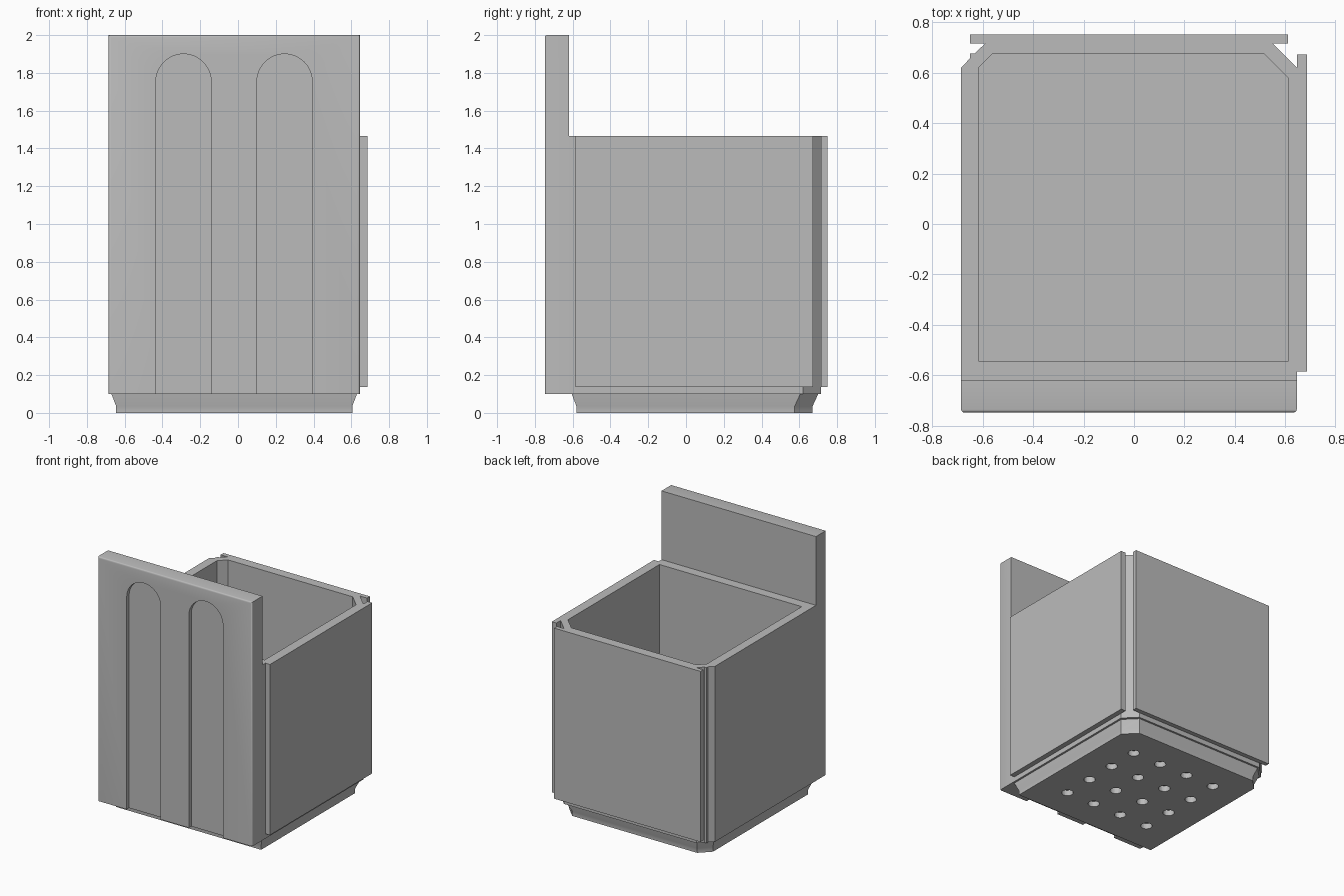
import bpy, bmesh, math
from mathutils import Vector

cube = bpy.data.objects.get("Cube")
if cube:
    bpy.data.objects.remove(cube, do_unlink=True)

grey = bpy.data.materials.new("plain_grey")
grey.use_nodes = True
COLOR = (0.5, 0.5, 0.5, 1)
grey.diffuse_color = COLOR
grey.node_tree.nodes["Principled BSDF"].inputs["Base Color"].default_value = COLOR


def finish(name, bm, helper=False):
    """Turn a bmesh into a named object."""
    bmesh.ops.recalc_face_normals(bm, faces=bm.faces)
    mesh = bpy.data.meshes.new(name)
    bm.to_mesh(mesh)
    bm.free()
    mesh.materials.append(grey)
    ob = bpy.data.objects.new(name, mesh)
    bpy.context.collection.objects.link(ob)
    if helper:
        ob.hide_render = True
        ob.hide_set(True)
    return ob


def loft(bm, rings):
    """Closed solid through rings of equal length."""
    loops = [[bm.verts.new(p) for p in ring] for ring in rings]
    n = len(loops[0])
    for a, b in zip(loops, loops[1:]):
        for i in range(n):
            j = (i + 1) % n
            bm.faces.new((a[i], a[j], b[j], b[i]))
    bm.faces.new(loops[0])
    bm.faces.new(loops[-1])


def flat(points, z):
    return [(x, y, z) for x, y in points]


def footprint(x0, x1, y0, y1, left_cut, right_cut):
    """Rectangle with its two back corners cut off."""
    return [(x0, y0), (x1, y0), (x1, y1 - right_cut), (x1 - right_cut, y1),
            (x0 + left_cut, y1), (x0, y1 - left_cut)]


def box(name, x0, x1, y0, y1, z0, z1):
    bm = bmesh.new()
    ring = [(x0, y0), (x1, y0), (x1, y1), (x0, y1)]
    loft(bm, [flat(ring, z0), flat(ring, z1)])
    return finish(name, bm)


def cut(ob, cutter):
    mod = ob.modifiers.new("cut", "BOOLEAN")
    mod.operation = "DIFFERENCE"
    mod.solver = "EXACT"
    mod.object = cutter


BOTTOM, RIM = 0.1, 1.465

# Open container body, with a small ridge on the left chamfer
outer = footprint(-0.685, 0.645, -0.62, 0.715, 0.095, 0.095)
outer[5:5] = [(-0.632, 0.675), (-0.65, 0.675), (-0.65, 0.656)]
bm = bmesh.new()
loft(bm, [flat(outer, BOTTOM), flat(outer, RIM)])
body = finish("container_body", bm)

inner = footprint(-0.615, 0.61, -0.545, 0.675, 0.055, 0.095)
bm = bmesh.new()
loft(bm, [flat(inner, 0.14), flat(inner, RIM + 0.2)])
cut(body, finish("cavity_cutter", bm, helper=True))

# Base plinth flaring out toward the body
foot = footprint(-0.645, 0.605, -0.58, 0.67, 0.08, 0.095)
flare = footprint(-0.67, 0.63, -0.605, 0.70, 0.085, 0.095)
bm = bmesh.new()
loft(bm, [flat(foot, 0), flat(foot, 0.035), flat(flare, BOTTOM), flat(flare, 0.12)])
base = finish("base_plinth", bm)

# Grid of round sockets under the base
bm = bmesh.new()
for i in range(4):
    for j in range(4):
        cx, cy = -0.395 + 0.25 * i, -0.33 + 0.25 * j
        ring = [(cx + 0.042 * math.cos(math.tau * k / 24),
                 cy + 0.042 * math.sin(math.tau * k / 24)) for k in range(24)]
        loft(bm, [flat(ring, -0.05), flat(ring, 0.045)])
cut(base, finish("socket_cutter", bm, helper=True))

# Tall front panel with softened front edges
FRONT = -0.747
panel = box("front_panel", -0.685, 0.645, FRONT, -0.62, BOTTOM, 2.0)
bm = bmesh.new()
bm.from_mesh(panel.data)
edges = [e for e in bm.edges
         if all(v.co.y < FRONT + 0.01 for v in e.verts)
         and any(v.co.z > 1 for v in e.verts)]
bmesh.ops.bevel(bm, geom=edges, offset=0.012, segments=3, profile=0.5, affect="EDGES")
bm.to_mesh(panel.data)
bm.free()

# Two arched recesses in the front panel
bm = bmesh.new()
for x0, x1 in ((-0.435, -0.142), (0.1, 0.393)):
    r, mid = (x1 - x0) / 2, (x0 + x1) / 2
    arch = [(x0, 0), (x1, 0)]
    arch += [(mid + r * math.cos(math.pi * k / 24),
              1.9 - r + r * math.sin(math.pi * k / 24)) for k in range(25)]
    loft(bm, [[(x, y, z) for x, z in arch] for y in (FRONT - 0.1, FRONT + 0.03)])
cut(panel, finish("arch_cutter", bm, helper=True))

# Thin cladding plates on the left side and the back
box("side_plate", 0.645, 0.685, -0.585, 0.672, 0.138, RIM)
box("back_plate", -0.65, 0.61, 0.715, 0.75, 0.138, RIM)

# Smooth the round parts, keep edges sharp
bpy.ops.object.select_all(action="DESELECT")
for ob in (base, panel):
    ob.select_set(True)
bpy.context.view_layer.objects.active = panel
bpy.ops.object.shade_smooth_by_angle(angle=math.radians(35))
